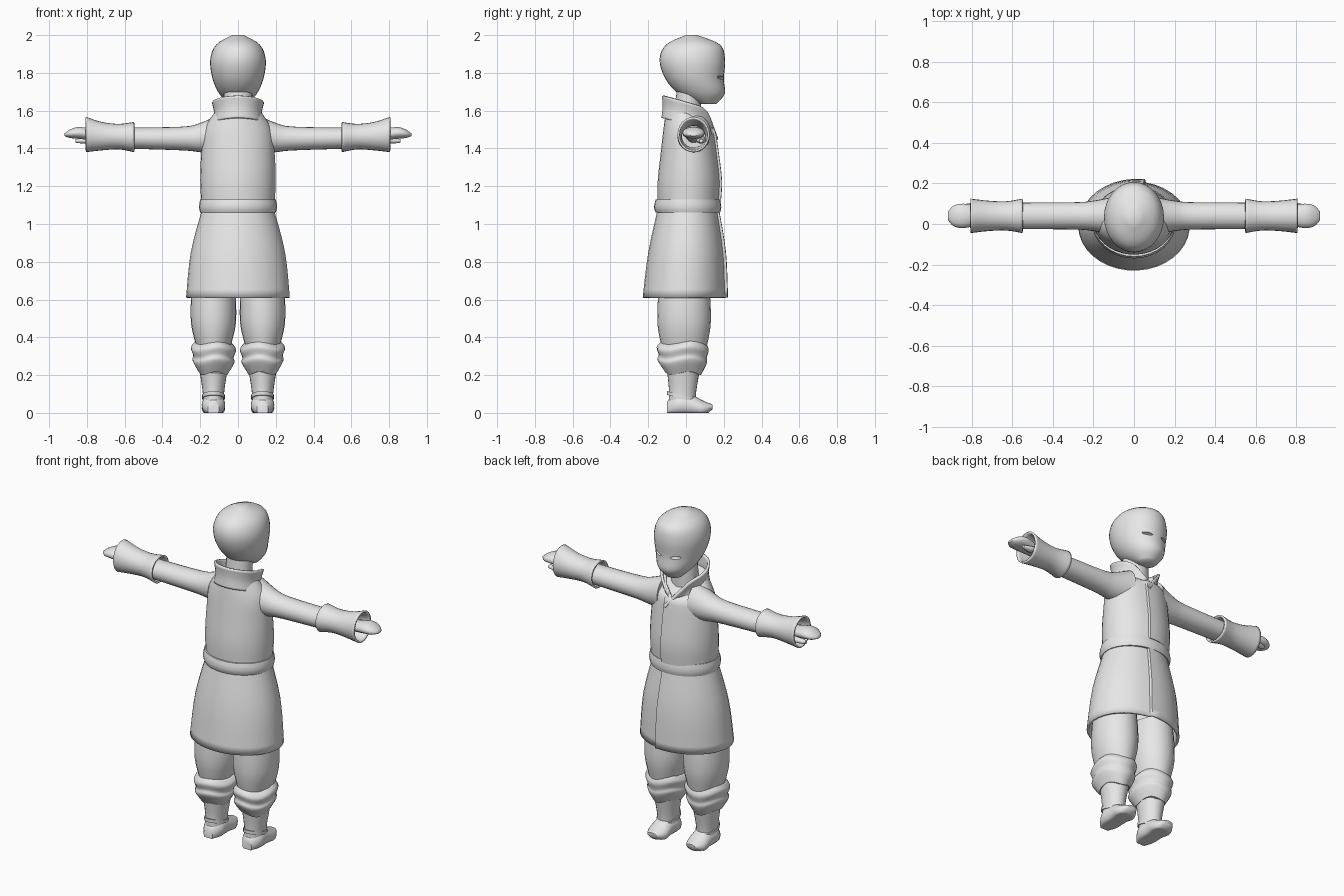
import bpy, bmesh
from math import sin, cos, pi, radians

cube = bpy.data.objects.get("Cube")
if cube:
    bpy.data.objects.remove(cube, do_unlink=True)

# The one material
colour = (0.8, 0.8, 0.8, 1)
grey = bpy.data.materials.new("plain_grey")
grey.use_nodes = True
grey.diffuse_color = colour
grey.node_tree.nodes["Principled BSDF"].inputs["Base Color"].default_value = colour

FRONT = pi / 2
SEAM = FRONT - 0.2      # angle of the jacket opening
NECK_X, LEG_X, BOOT_X, ARM_Y = 0, 0.13, 0.13, 0.04


def add_object(name, data, mirror=False):
    """Link an object, optionally mirrored to the other side of the body."""
    ob = bpy.data.objects.new(name, data)
    bpy.context.scene.collection.objects.link(ob)
    data.materials.append(grey)
    if mirror:
        ob.modifiers.new("Mirror", 'MIRROR').use_mirror_merge = False
    return ob


def spline(rings, steps):
    """Insert smoothly interpolated rings between the given ones."""
    result = []
    last = len(rings) - 1
    for i in range(last):
        before, start = rings[max(i - 1, 0)], rings[i]
        end, after = rings[i + 1], rings[min(i + 2, last)]
        for s in range(steps):
            f = s / steps
            result.append([
                b + (c - a) / 2 * f + (a - 2.5 * b + 2 * c - d / 2) * f ** 2
                + (1.5 * (b - c) + (d - a) / 2) * f ** 3
                for a, b, c, d in zip(before, start, end, after)])
    return result + [rings[last]]


def loft(name, middle, rings, sides=24, axis='z', steps=4, start=0, gap=0,
         joined=True, warp=None, caps=(True, True), mirror=False, thick=0):
    """Skin elliptical rings: (position, half width about middle, low, high)."""
    bm = bmesh.new()
    loops = []
    for t, half, low, high in spline(rings, steps):
        loop = []
        for k in range(sides):
            a = start + gap / 2 + (2 * pi - gap) * k / (sides - (gap > 0))
            u = middle + half * cos(a)
            v = (low + high) / 2 + (high - low) / 2 * sin(a)
            co = {'x': (t, u, v), 'y': (u, t, v), 'z': (u, v, t)}[axis]
            loop.append(bm.verts.new(warp(a, *co) if warp else co))
        loops.append(loop)
    for lower, upper in zip(loops, loops[1:]):
        for k in range(sides if joined else sides - 1):
            j = (k + 1) % sides
            bm.faces.new((lower[k], lower[j], upper[j], upper[k]))
    for cap, loop in zip(caps, (loops[0], loops[-1])):
        if cap:
            bm.faces.new(loop)
    bmesh.ops.recalc_face_normals(bm, faces=bm.faces)
    for face in bm.faces:
        face.smooth = True
    for edge in bm.edges:
        edge.smooth = edge.calc_face_angle(0) < radians(50)
    mesh = bpy.data.meshes.new(name)
    bm.to_mesh(mesh)
    bm.free()
    ob = add_object(name, mesh, mirror)
    if thick:
        shell = ob.modifiers.new("Thickness", 'SOLIDIFY')
        shell.thickness = thick
        shell.offset = -1
    return ob


def overlap(a, x, y, z):
    """Lift one front flap over the other and lower the neckline."""
    below_neck = min(1, max(0, (1.6 - z) * 10))
    lift = 1 + 0.07 * max(0, 1 - (a - SEAM) / 1.3) * below_neck
    drop = 0.8 * max(0, z - 1.5) * max(0, sin(a))
    return x * lift, y * lift, z - drop


def collar_drop(a, x, y, z):
    """Slope the collar forward and open it in a V."""
    return x, y, z - 0.035 * (1 + sin(a)) - 0.09 * max(0, sin(a)) ** 6


def ripple(a, x, y, z):
    """Gathered cloth."""
    return x, y, z + 0.01 * sin(3 * a + 0.6)


def flat_sole(a, x, y, z):
    return x, y, max(z, 0)


def ankle_slope(a, x, y, z):
    return x, y, z - y / 4


# Head and neck
head = loft("head", NECK_X, [
    (1.635, .05, .07, .16), (1.69, .1, -.04, .205), (1.77, .135, -.11, .2),
    (1.87, .147, -.14, .207), (1.95, .115, -.105, .18), (2, .03, 0, .06)], sides=32)
loft("neck", NECK_X, [(1.5, .08, -.07, .08), (1.7, .075, -.05, .08)], steps=1)

# Narrow eye slits
for side, name in ((1, "left_eye"), (-1, "right_eye")):
    bm = bmesh.new()
    bmesh.ops.create_uvsphere(bm, u_segments=16, v_segments=8, radius=1)
    mesh = bpy.data.meshes.new(name + "_cutter")
    bm.to_mesh(mesh)
    bm.free()
    cutter = add_object(name + "_cutter", mesh)
    cutter.location = (side * .06, .185, 1.775)
    cutter.scale = (.034, .02, .008)
    cutter.rotation_euler = (0, side * radians(-5), side * radians(-18))
    cutter.hide_render = True
    cutter.hide_viewport = True
    cut = head.modifiers.new(name, 'BOOLEAN')
    cut.operation = 'DIFFERENCE'
    cut.object = cutter

# Jacket with one front flap over the other, and its belt
flap = dict(sides=36, start=SEAM, gap=.03, warp=overlap)
loft("jacket_top", NECK_X, [
    (1.12, .195, -.15, .175), (1.23, .2, -.15, .18), (1.37, .195, -.135, .165),
    (1.5, .18, -.12, .145), (1.61, .11, -.105, .11)], **flap)
loft("jacket_skirt", NECK_X, [
    (.61, .275, -.23, .21), (.85, .25, -.2, .2), (1.08, .19, -.15, .165)],
    thick=.014, caps=(False, True), **flap)
loft("belt", NECK_X, [
    (1.06, .2, -.16, .18), (1.09, .207, -.17, .187), (1.13, .2, -.16, .18)],
    sides=32, steps=2)

# Standing collar
loft("collar", NECK_X, [
    (1.56, .122, -.117, .125), (1.62, .112, -.11, .115), (1.68, .124, -.114, .135)],
    sides=32, start=FRONT, gap=.24, joined=False, warp=collar_drop,
    caps=(False, False), thick=.014)

# Crossing neckline trims
trims = {
    "outer_lapel": ((-.11, .045, 1.62), (-.06, .12, 1.56), (.03, .16, 1.45)),
    "inner_lapel": ((.11, .045, 1.62), (.06, .115, 1.56), (0, .14, 1.49)),
}
for name, points in trims.items():
    curve = bpy.data.curves.new(name, 'CURVE')
    curve.dimensions = '3D'
    curve.bevel_depth = .011
    curve.bevel_resolution = 2
    curve.use_fill_caps = True
    path = curve.splines.new('POLY')
    path.points.add(len(points) - 1)
    for point, co in zip(path.points, points):
        point.co = (*co, 1)
    add_object(name, curve)

# Sleeves, flared cuffs and mitten hands
arm = dict(axis='x', mirror=True)
loft("sleeve", ARM_Y, [
    (.1, .095, 1.37, 1.58), (.2, .075, 1.38, 1.535), (.3, .067, 1.39, 1.515),
    (.62, .065, 1.4, 1.51)], **arm)
loft("cuff", ARM_Y, [
    (.55, .085, 1.38, 1.54), (.63, .072, 1.395, 1.53), (.72, .075, 1.39, 1.54),
    (.805, .085, 1.38, 1.567)], caps=(False, False), thick=.01, **arm)
loft("hand", ARM_Y, [
    (.62, .04, 1.43, 1.5), (.75, .045, 1.44, 1.5), (.84, .06, 1.45, 1.515),
    (.89, .05, 1.455, 1.5), (.918, .02, 1.465, 1.48)], sides=14, steps=3, **arm)
loft("thumb", ARM_Y * 2, [
    (.73, .02, 1.44, 1.47), (.8, .025, 1.425, 1.46), (.86, .01, 1.43, 1.45)],
    sides=10, steps=3, **arm)

# Trousers gathered below the knee
loft("trouser_leg", LEG_X, [
    (.7, .11, -.14, .12), (.58, .12, -.15, .13), (.46, .117, -.15, .13),
    (.35, .09, -.13, .11)], mirror=True)
loft("knee_fold", LEG_X, [
    (.37, .1, -.13, .11), (.34, .12, -.155, .12), (.3, .107, -.145, .11),
    (.27, .11, -.15, .11), (.21, .075, -.11, .08)], warp=ripple, mirror=True)

# Boots
loft("boot_shaft", BOOT_X, [
    (.03, .053, -.095, .05), (.12, .058, -.09, .055), (.26, .08, -.105, .08)],
    mirror=True)
loft("boot_wrap", BOOT_X, [(.07, .06, -.1, .06), (.09, .06, -.1, .06)],
     steps=1, warp=ankle_slope, mirror=True)
loft("boot_foot", BOOT_X, [
    (-.1, .03, -.02, .06), (-.05, .06, -.02, .1), (.02, .06, -.02, .1),
    (.09, .06, -.02, .065), (.14, .03, .02, .045)],
    axis='y', warp=flat_sole, mirror=True)
